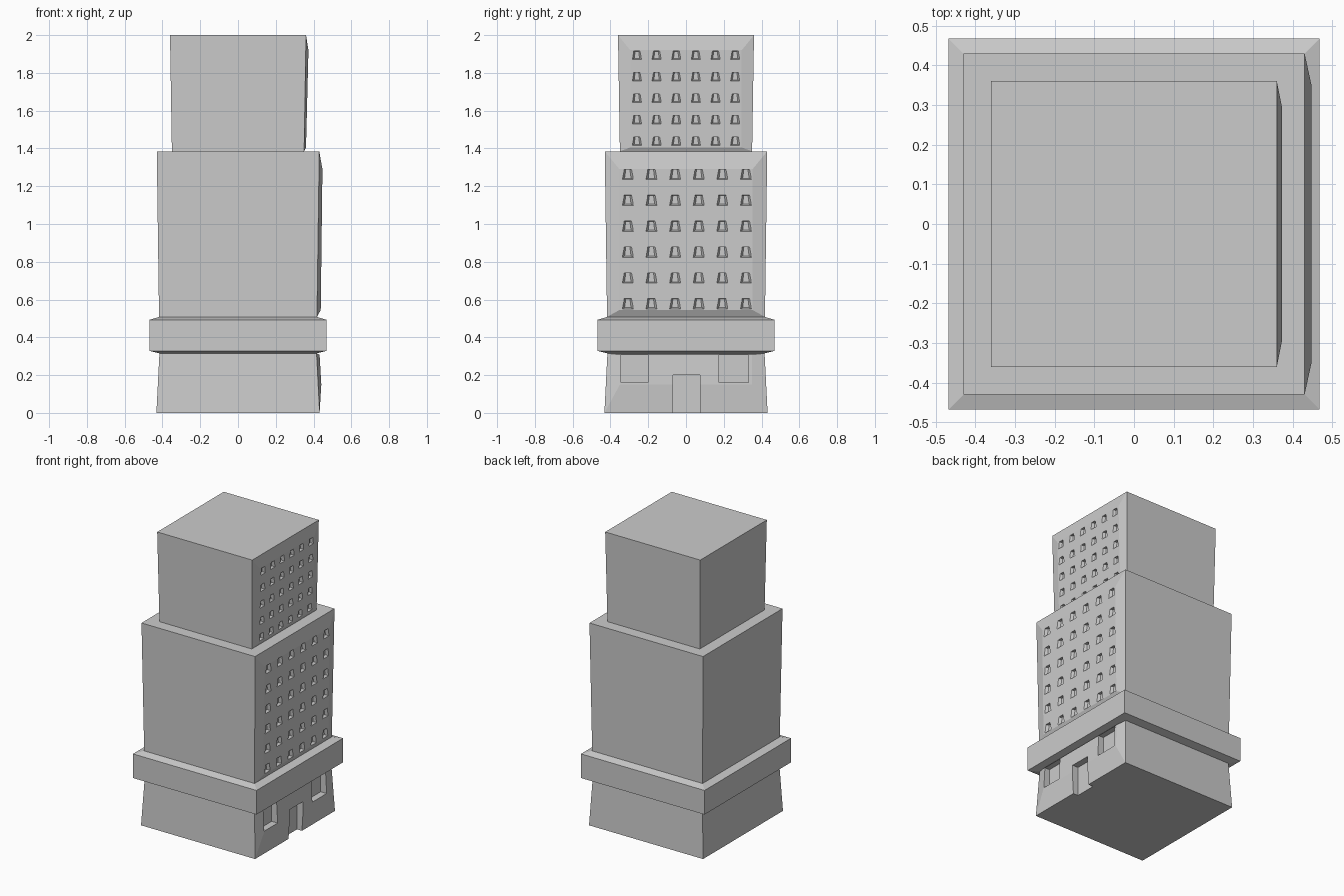
import bpy, bmesh

if "Cube" in bpy.data.objects:
    bpy.data.objects.remove(bpy.data.objects["Cube"])


def make_object(name, bm):
    bmesh.ops.recalc_face_normals(bm, faces=bm.faces)
    mesh = bpy.data.meshes.new(name)
    bm.to_mesh(mesh)
    bm.free()
    obj = bpy.data.objects.new(name, mesh)
    bpy.context.collection.objects.link(obj)
    return obj


def add_loft(bm, a, b):
    """Closed solid between two quads of points."""
    va = [bm.verts.new(p) for p in a]
    vb = [bm.verts.new(p) for p in b]
    bm.faces.new(va)
    bm.faces.new(vb)
    for i in range(4):
        j = (i + 1) % 4
        bm.faces.new((va[i], va[j], vb[j], vb[i]))


# Tower shell: square rings as (half width, z)
rings = [(0.432, 0), (0.416, 0.315), (0.468, 0.328), (0.468, 0.493),
         (0.418, 0.508), (0.43, 1.385), (0.35, 1.385), (0.36, 2.0)]
# Raised facade on the +x side: ring index -> (y half, z low, z high, x low, x high)
panels = {0: (0.35, 0.15, 0.308, 0.441, 0.432),
          4: (0.352, 0.545, 1.29, 0.438, 0.447),
          6: (0.295, 1.405, 1.92, 0.360, 0.373)}

bm = bmesh.new()
loops = [[bm.verts.new((sx * h, sy * h, z)) for sx, sy in
          ((-1, -1), (1, -1), (1, 1), (-1, 1))] for h, z in rings]
bm.faces.new(loops[0])
bm.faces.new(loops[-1])
for k in range(len(rings) - 1):
    for i in range(4):
        j = (i + 1) % 4
        quad = [loops[k][i], loops[k][j], loops[k + 1][j], loops[k + 1][i]]
        if i == 1 and k in panels:
            yh, z0, z1, x0, x1 = panels[k]
            inner = [bm.verts.new(p) for p in
                     ((x0, -yh, z0), (x0, yh, z0), (x1, yh, z1), (x1, -yh, z1))]
            bm.faces.new(inner)
            for a in range(4):
                b = (a + 1) % 4
                bm.faces.new((quad[a], quad[b], inner[b], inner[a]))
        else:
            bm.faces.new(quad)
tower = make_object("tower", bm)

# Window pockets: tapered notches, wide at the sill
cut = bmesh.new()


def window_grid(panel, ys, zs, s):
    yh, z0, z1, x0, x1 = panel
    for z in zs:
        x = x0 + (x1 - x0) * (z - z0) / (z1 - z0)

        def section(px, bottom, top, low, high):
            return [(px, y - bottom, z - low), (px, y + bottom, z - low),
                    (px, y + top, z + high), (px, y - top, z + high)]
        for y in ys:
            add_loft(cut, section(x + 0.01, 0.036 * s, 0.024 * s, 0.03 * s, 0.03 * s),
                     section(x - 0.018, 0.017 * s, 0.011 * s, 0.018 * s, 0.028 * s))


window_grid(panels[4], [-0.308 + 0.125 * i for i in range(6)],
            [0.575 + 0.137 * i for i in range(6)], 1.0)
window_grid(panels[6], [-0.26 + 0.104 * i for i in range(6)],
            [1.437 + 0.1135 * i for i in range(5)], 0.84)

# Doorway and the two ground floor windows
for y0, y1, z0, z1 in ((-0.07, 0.075, -0.05, 0.2), (-0.345, -0.2, 0.16, 0.306),
                       (0.175, 0.33, 0.16, 0.306)):
    add_loft(cut, *[[(x, y0, z0), (x, y1, z0), (x, y1, z1), (x, y0, z1)]
                    for x in (0.395, 0.5)])
cutter = make_object("opening_cutter", cut)
cutter.hide_render = True
cutter.display_type = 'WIRE'

mod = tower.modifiers.new("openings", 'BOOLEAN')
mod.operation = 'DIFFERENCE'
mod.solver = 'EXACT'
mod.object = cutter
# Bake the cut, then remove the helper
bpy.context.view_layer.objects.active = tower
tower.select_set(True)
bpy.ops.object.modifier_apply(modifier=mod.name)
bpy.data.objects.remove(cutter)
